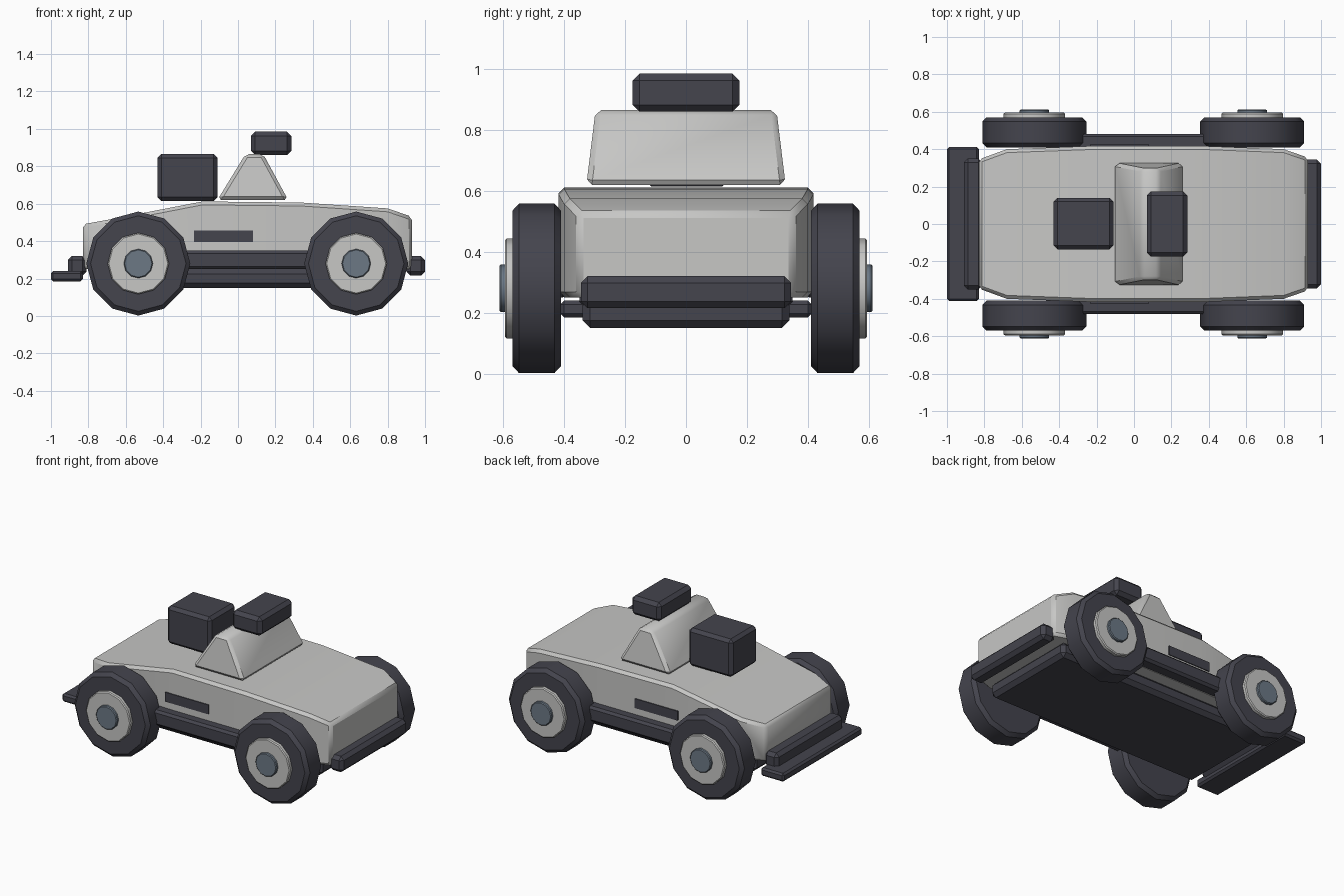
import bpy, bmesh, math
from mathutils import Matrix

if "Cube" in bpy.data.objects:
    bpy.data.objects.remove(bpy.data.objects["Cube"])


def material(name, rgb):
    m = bpy.data.materials.new(name)
    m.diffuse_color = (*rgb, 1)
    m.use_nodes = True
    m.node_tree.nodes["Principled BSDF"].inputs["Base Color"].default_value = m.diffuse_color
    return m


GREY = material("light_grey", (0.57, 0.57, 0.56))
DARK = material("charcoal", (0.058, 0.058, 0.075))
STEEL = material("blue_steel", (0.15, 0.19, 0.235))


def finish(name, bm, mat, bevel=0.0, segments=1, angle=35):
    bmesh.ops.recalc_face_normals(bm, faces=bm.faces[:])
    mesh = bpy.data.meshes.new(name)
    bm.to_mesh(mesh)
    bm.free()
    mesh.materials.append(mat)
    ob = bpy.data.objects.new(name, mesh)
    bpy.context.collection.objects.link(ob)
    bpy.ops.object.select_all(action='DESELECT')
    ob.select_set(True)
    bpy.context.view_layer.objects.active = ob
    if bevel:
        mod = ob.modifiers.new("Bevel", 'BEVEL')
        mod.width = bevel
        mod.segments = segments
        mod.limit_method = 'ANGLE'
        mod.angle_limit = math.radians(35)
        bpy.ops.object.modifier_apply(modifier="Bevel")
    bpy.ops.object.shade_smooth_by_angle(angle=math.radians(angle))
    return ob


def box(name, x, y, z, mat, bevel=0.0, segments=1):
    """Box from (min, max) ranges on each axis."""
    bm = bmesh.new()
    bmesh.ops.create_cube(bm, size=1)
    for v in bm.verts:
        v.co = [r[0] if c < 0 else r[1] for c, r in zip(v.co, (x, y, z))]
    return finish(name, bm, mat, bevel, segments)


def disc(name, x, z, radius, y0, y1, sides, mat, bevel):
    """Cylinder along y between y0 and y1, with a corner straight up."""
    bm = bmesh.new()
    place = Matrix.Translation((x, (y0 + y1) / 2, z)) @ Matrix.Rotation(math.pi / 2, 4, 'X')
    bmesh.ops.create_cone(bm, cap_ends=True, segments=sides, radius1=radius, radius2=radius,
                          depth=abs(y1 - y0), matrix=place)
    return finish(name, bm, mat, bevel)


def loft(name, rings, mat, bevel):
    """Skin equal-length rings of points and cap both ends."""
    bm = bmesh.new()
    rings = [[bm.verts.new(p) for p in ring] for ring in rings]
    n = len(rings[0])
    for a, b in zip(rings, rings[1:]):
        for i in range(n):
            j = (i + 1) % n
            bm.faces.new((a[i], a[j], b[j], b[i]))
    bm.faces.new(rings[0])
    bm.faces.new(rings[-1])
    return finish(name, bm, mat, bevel)


# Body shell: stations of (x, half width, top height)
stations = [(-0.83, 0.345, 0.49), (-0.68, 0.40, 0.517), (-0.19, 0.418, 0.612),
            (0.34, 0.418, 0.606), (0.80, 0.40, 0.575), (0.93, 0.355, 0.53)]
loft("body", [[(x, -w, 0.25), (x, w, 0.25), (x, w, t), (x, -w, t)] for x, w, t in stations],
     GREY, 0.018)

# Tapered cabin: base ring and ridge ring
loft("cabin", [[(x0, -y, z), (x1, -y, z), (x1, y, z), (x0, y, z)]
               for x0, x1, y, z in [(-0.11, 0.268, 0.327, 0.62), (0.04, 0.135, 0.297, 0.865)]],
     GREY, 0.018)

# Chassis, bumpers and rear plate
box("chassis", (-0.74, 0.84), (-0.34, 0.34), (0.15, 0.25), DARK, 0.025)
box("front_bumper", (0.90, 1.0), (-0.345, 0.345), (0.215, 0.32), DARK, 0.022)
box("rear_bumper", (-0.91, -0.81), (-0.35, 0.35), (0.215, 0.32), DARK, 0.022)
box("rear_plate", (-1.0, -0.83), (-0.412, 0.412), (0.185, 0.24), DARK, 0.012)

# Engine block and roof pod
box("engine_block", (-0.43, -0.11), (-0.135, 0.14), (0.615, 0.865), DARK, 0.02)
box("roof_pod", (0.07, 0.285), (-0.175, 0.175), (0.86, 0.985), DARK, 0.022)

# Sills, side vents and wheels on both sides
for s, side in ((-1, "right"), (1, "left")):
    box("sill_" + side, (-0.36, 0.46), sorted((s * 0.39, s * 0.482)), (0.25, 0.35), DARK, 0.015)
    box("vent_" + side, (-0.235, 0.08), sorted((s * 0.416, s * 0.424)), (0.395, 0.457), DARK)
    for x, end in ((-0.533, "rear"), (0.632, "front")):
        tag = end + "_" + side
        disc("tyre_" + tag, x, 0.28, 0.278, s * 0.41, s * 0.57, 12, DARK, 0.022)
        disc("hub_" + tag, x, 0.28, 0.164, s * 0.56, s * 0.595, 12, GREY, 0.006)
        disc("hub_cap_" + tag, x, 0.28, 0.078, s * 0.585, s * 0.613, 12, STEEL, 0.005)
